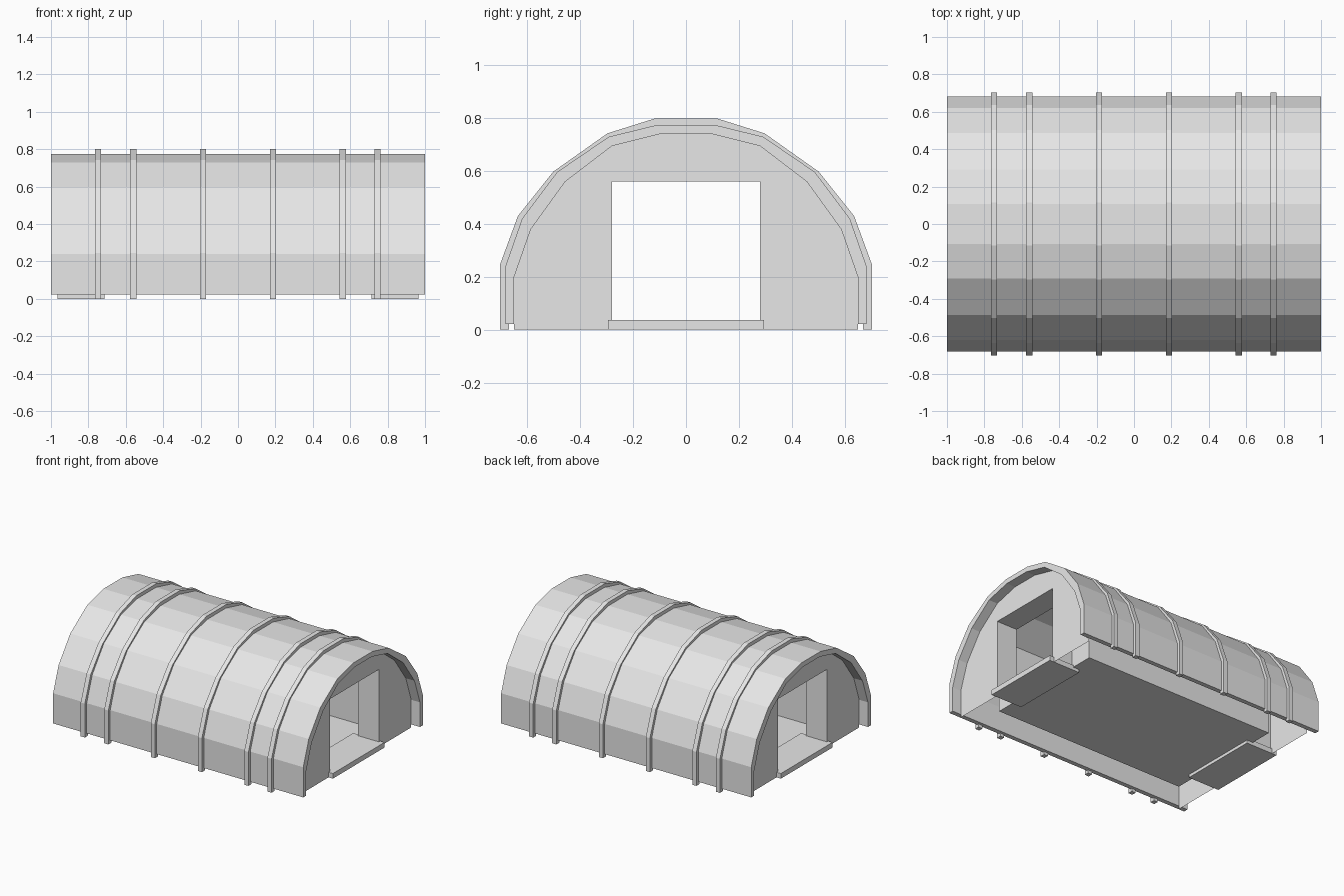
import bpy

cube = bpy.data.objects.get("Cube")
if cube:
    bpy.data.objects.remove(cube)

grey = bpy.data.materials.new("light_grey")
grey.use_nodes = True
grey.diffuse_color = (0.8, 0.8, 0.8, 1)
grey.node_tree.nodes["Principled BSDF"].inputs["Base Color"].default_value = (0.8, 0.8, 0.8, 1)

# Half profiles as (y, z), from the foot to the crown
SHELL_OUT = [(.683, .022), (.683, .24), (.62, .42), (.487, .597), (.292, .73), (.108, .775)]
SHELL_IN = [(.65, .022), (.65, .2), (.587, .38), (.457, .56), (.28, .695), (.1, .74)]
RIB_OUT = [(.704, 0), (.704, .245), (.636, .43), (.502, .598), (.297, .743), (.115, .8)]
RIB_IN = [(.67, 0), (.67, .235), (.61, .41), (.48, .585), (.288, .72), (.105, .765)]
FLOOR_Z = .022
DOOR_Y, DOOR_Z = .28, .56
WALL_X, ROOM_X, ROOM_Y = .93, .765, .457


def arch(half):
    """Mirror a half profile into a full arch."""
    return half + [(-y, z) for y, z in reversed(half)]


def make(name, verts, faces):
    mesh = bpy.data.meshes.new(name)
    mesh.from_pydata(verts, [], faces)
    mesh.materials.append(grey)
    obj = bpy.data.objects.new(name, mesh)
    bpy.context.collection.objects.link(obj)
    return obj


def sweep(name, path, x0, x1, solid=False):
    """Extrude a path along x, as an open strip or a closed ring."""
    n = len(path)
    verts = [(x, y, z) for x in (x0, x1) for y, z in path]
    steps = n if solid else n - 1
    faces = [(i, (i + 1) % n, (i + 1) % n + n, i + n) for i in range(steps)]
    return make(name, verts, faces), n


def band(name, outer, inner, x0, x1):
    """Arched band with thickness and quad end caps."""
    a, b = arch(outer), arch(inner)
    n = len(a)
    verts = [(x, y, z) for x in (x0, x1) for y, z in a + b]
    faces = []
    for i in range(n - 1):
        o, k, m = i, i + n, 2 * n
        faces += [(o, o + 1, o + 1 + m, o + m), (k + 1, k, k + m, k + 1 + m),
                  (o + 1, o, k, k + 1), (o + m, o + 1 + m, k + 1 + m, k + m)]
    for i in (0, n - 1):
        foot = (i, i + 2 * n, i + 3 * n, i + n)
        faces.append(foot if i == 0 else foot[::-1])
    make(name, verts, faces)


def end_wall(name, half, foot_z, x):
    """Arched wall sheet with a doorway notch."""
    door = [(-DOOR_Y, foot_z), (-DOOR_Y, DOOR_Z), (DOOR_Y, DOOR_Z), (DOOR_Y, foot_z)]
    loop = [(x, y, z) for y, z in arch(half) + door]
    face = list(range(len(loop)))
    make(name, loop, [face if x > 0 else face[::-1]])


def box(name, x0, x1, y, z0, z1):
    path = [(y, z0), (y, z1), (-y, z1), (-y, z0)]
    obj, n = sweep(name, path, x0, x1, solid=True)
    verts = [v.co[:] for v in obj.data.vertices]
    faces = [tuple(p.vertices) for p in obj.data.polygons]
    bpy.data.objects.remove(obj)
    make(name, verts, faces + [(3, 2, 1, 0), (4, 5, 6, 7)])


# Faceted roof shell and the ribs over it
band("roof_shell", SHELL_OUT, SHELL_IN, -1, 1)
for i, x in enumerate((-.748, -.56, -.188, .188, .56, .745)):
    band(f"rib_{i + 1}", RIB_OUT, RIB_IN, x - .0165, x + .0165)

# Inner room: floor sheet and side walls that meet the roof lining
sweep("room_floor", [(ROOM_Y, FLOOR_Z), (-ROOM_Y, FLOOR_Z)], -ROOM_X, ROOM_X)
for side, label in ((1, "left"), (-1, "right")):
    sweep(f"room_side_{label}", [(side * ROOM_Y, FLOOR_Z), (side * ROOM_Y, DOOR_Z)], -ROOM_X, ROOM_X)

# Both ends: outer wall, inner wall, door lining and threshold
wall_half = [(SHELL_IN[0][0], 0)] + SHELL_IN[1:]
room_half = [(ROOM_Y, FLOOR_Z)] + SHELL_IN[3:]
for side, label in ((1, "left"), (-1, "right")):
    end_wall(f"outer_wall_{label}", wall_half, 0, side * WALL_X)
    end_wall(f"inner_wall_{label}", room_half, FLOOR_Z, side * ROOM_X)
    lining = [(DOOR_Y, 0), (DOOR_Y, DOOR_Z), (-DOOR_Y, DOOR_Z), (-DOOR_Y, 0)]
    lo, hi = sorted((side * ROOM_X, side * WALL_X))
    sweep(f"door_lining_{label}", lining[::-1], lo, hi)
    lo, hi = sorted((side * .715, side * .965))
    box(f"threshold_{label}", lo, hi, .295, 0, .037)
